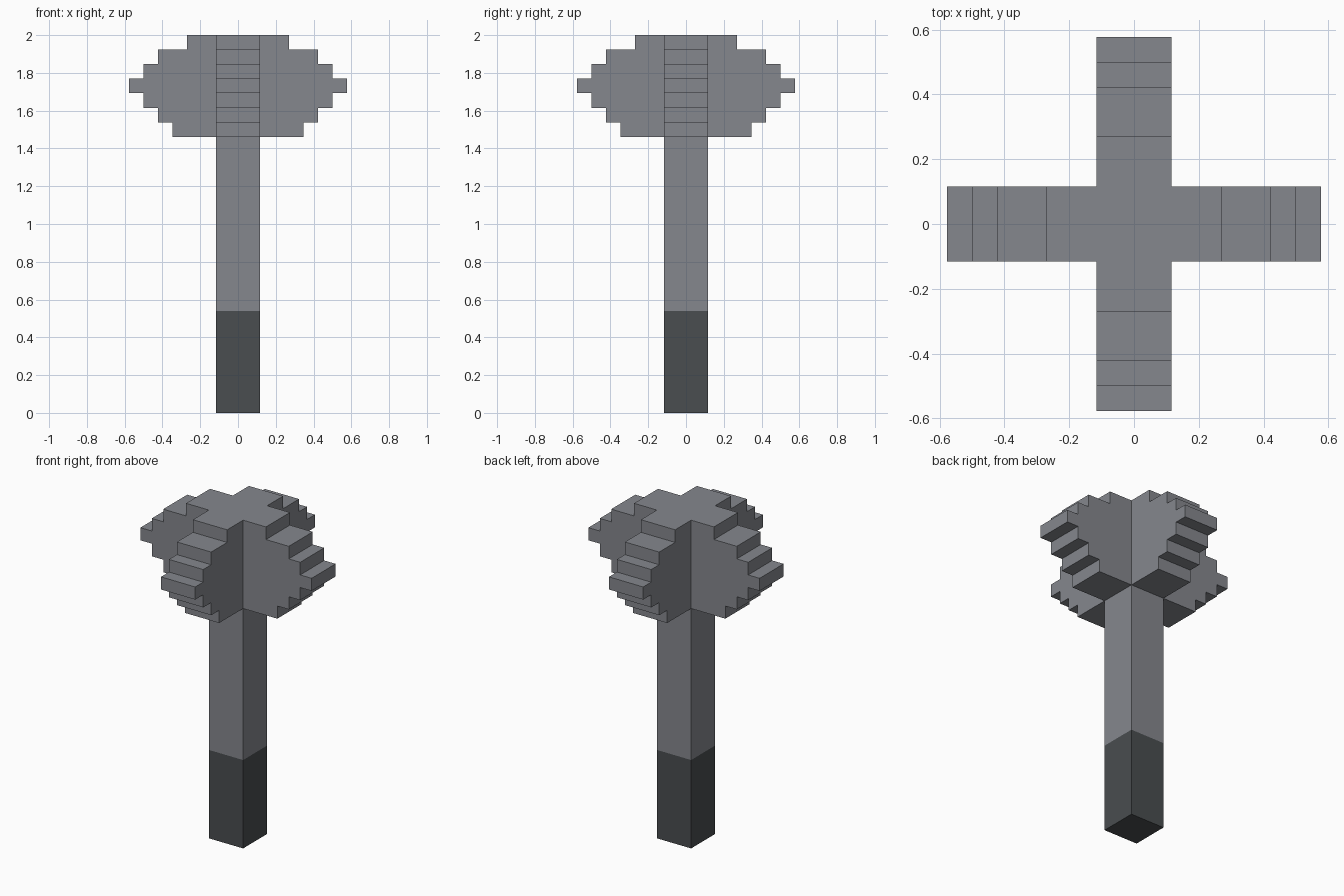
import bpy, bmesh
from math import pi
from mathutils import Matrix, Vector

if "Cube" in bpy.data.objects:
    bpy.data.objects.remove(bpy.data.objects["Cube"], do_unlink=True)

U = 2 / 26        # one block step
HALF = 1.5 * U    # half thickness of the shaft and blades


def material(name, rgb):
    m = bpy.data.materials.new(name)
    m.use_nodes = True
    m.diffuse_color = (*rgb, 1)
    m.node_tree.nodes["Principled BSDF"].inputs["Base Color"].default_value = (*rgb, 1)
    return m


steel = material("steel_grey", (0.235, 0.245, 0.27))
dark = material("dark_grip", (0.068, 0.075, 0.08))


def finish(name, bm, mat):
    bmesh.ops.remove_doubles(bm, verts=bm.verts, dist=1e-5)
    bmesh.ops.recalc_face_normals(bm, faces=bm.faces)
    mesh = bpy.data.meshes.new(name)
    bm.to_mesh(mesh)
    bm.free()
    mesh.materials.append(mat)
    bpy.context.collection.objects.link(bpy.data.objects.new(name, mesh))


def post(name, low, high, mat, hidden):
    """Square post between two heights, without the hidden end faces."""
    bm = bmesh.new()
    size = Matrix.Diagonal((2 * HALF, 2 * HALF, (high - low) * U, 1))
    bmesh.ops.create_cube(bm, size=1, matrix=Matrix.Translation((0, 0, (low + high) / 2 * U)) @ size)
    bm.normal_update()
    ends = [f for f in bm.faces if f.normal.z in hidden or round(f.normal.z) in hidden and abs(f.normal.z) > 0.5]
    bmesh.ops.delete(bm, geom=ends, context="FACES")
    finish(name, bm, mat)


# Grip and shaft
post("grip", 0, 7, dark, (1,))
post("shaft", 7, 19, steel, (1, -1))

# Stepped blade outline, one reach per block row from bottom to top
reach = [4.5, 5.5, 6.5, 7.5, 6.5, 5.5, 3.5]
outline = [(HALF, 19 * U)]
for row, r in enumerate(reach):
    outline += [(r * U, (19 + row) * U), (r * U, (20 + row) * U)]
outline.append((HALF, 26 * U))

# Head: four crossed blades around an open core
bm = bmesh.new()
for turn in range(4):
    face = bm.faces.new([bm.verts.new((x, -HALF, z)) for x, z in outline])
    extruded = bmesh.ops.extrude_face_region(bm, geom=[face], use_keep_orig=True)["geom"]
    moved = [g for g in extruded if isinstance(g, bmesh.types.BMVert)]
    bmesh.ops.translate(bm, verts=moved, vec=Vector((0, 2 * HALF, 0)))
    blade = list(face.verts) + moved
    inner = [f for f in bm.faces if all(v in blade and abs(v.co.x - HALF) < 1e-5 for v in f.verts)]
    bmesh.ops.delete(bm, geom=inner, context="FACES_ONLY")
    bmesh.ops.rotate(bm, verts=blade, cent=(0, 0, 0), matrix=Matrix.Rotation(turn * pi / 2, 3, "Z"))

# Cap over the core
bm.faces.new([bm.verts.new((x * HALF, y * HALF, 2)) for x, y in ((-1, -1), (1, -1), (1, 1), (-1, 1))])
finish("mace_head", bm, steel)
